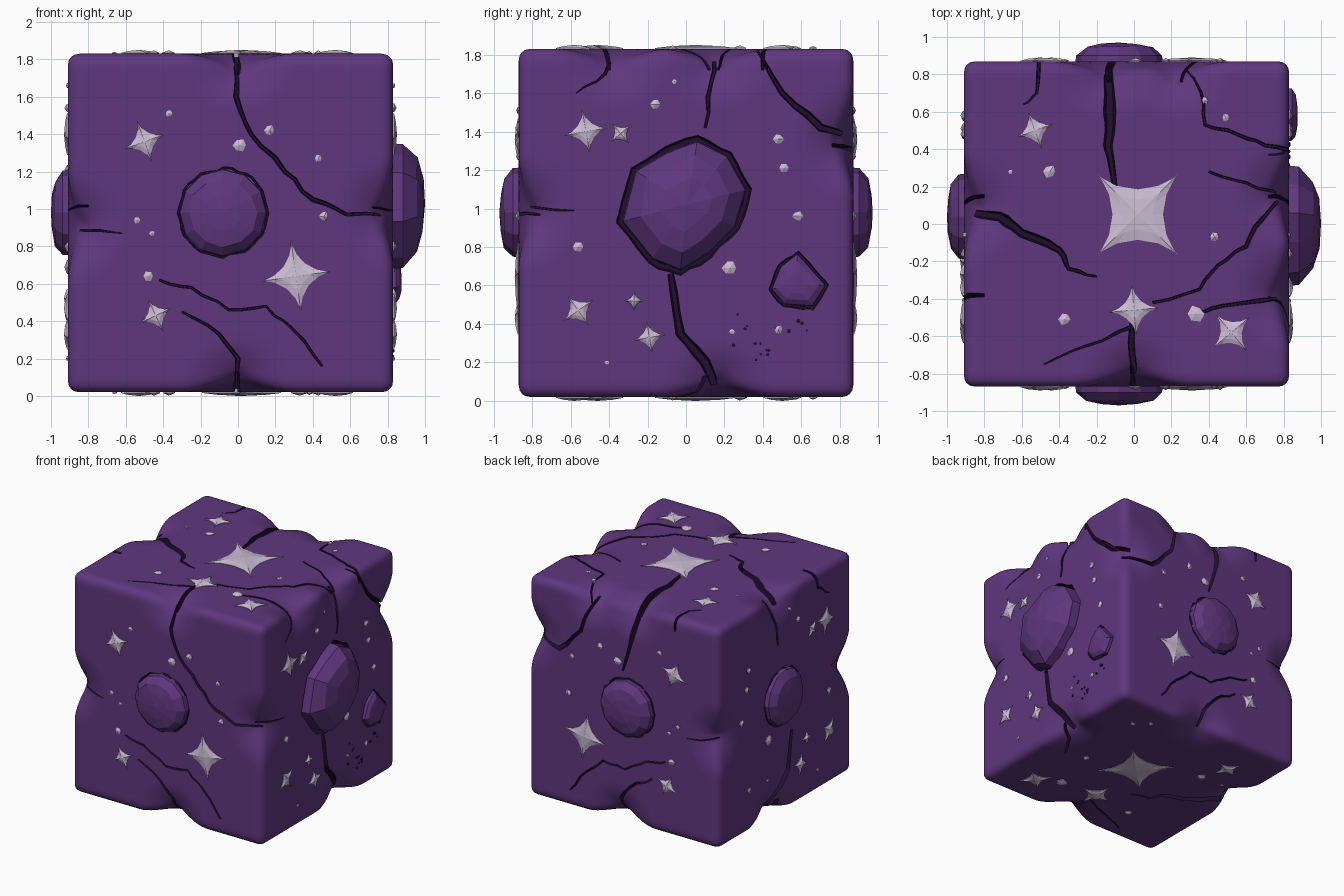
import bpy, bmesh, math, random
from mathutils import Vector

if "Cube" in bpy.data.objects:
    bpy.data.objects.remove(bpy.data.objects["Cube"])

random.seed(4)
MID, HALF = Vector((-.04, 0, .925)), Vector((.87, .87, .905))


def material(name, rgb):
    m = bpy.data.materials.new(name)
    m.diffuse_color = (*rgb, 1)
    m.use_nodes = True
    m.node_tree.nodes["Principled BSDF"].inputs["Base Color"].default_value = m.diffuse_color
    return m


PURPLE = material("purple stone", (.115, .038, .21))
DARK = material("dark crevice", (.016, .005, .028))
SILVER = material("pale silver", (.60, .51, .65))


def place(face, u, v, h=0):
    """Point on a cube face: u, v as on the grids, h outward."""
    axis, sign = {"right": (0, 1), "left": (0, -1), "back": (1, 1), "front": (1, -1),
                  "top": (2, 1), "bottom": (2, -1)}[face]
    p = [u, v]
    p.insert(axis, MID[axis] + sign * (HALF[axis] + h))
    return Vector(p)


def loft(bm, face, rings, tip=None):
    """Closed solid through rings of (u, v, h) points, optionally ending in a tip."""
    rows = [[bm.verts.new(place(face, *p)) for p in r] for r in rings]
    n = len(rows[0])
    new = [bm.faces.new(rows[0])]
    for a, b in zip(rows, rows[1:]):
        new += [bm.faces.new((a[i], a[(i + 1) % n], b[(i + 1) % n], b[i])) for i in range(n)]
    if tip:
        t = bm.verts.new(place(face, *tip))
        new += [bm.faces.new((rows[-1][i], rows[-1][(i + 1) % n], t)) for i in range(n)]
    else:
        new.append(bm.faces.new(rows[-1]))
    bmesh.ops.recalc_face_normals(bm, faces=new)
    return new


def finish(name, bm, *mats):
    me = bpy.data.meshes.new(name)
    bm.to_mesh(me)
    bm.free()
    ob = bpy.data.objects.new(name, me)
    bpy.context.collection.objects.link(ob)
    for m in mats:
        me.materials.append(m)
    return ob


def crack(bm, face, pts, w0, w1):
    """Wedge-shaped cutter along a slightly jittered path."""
    path = []
    for a, b in zip(pts, pts[1:]):
        a, b = Vector(a), Vector(b)
        path.append(a)
        path += [a.lerp(b, t) + Vector((random.uniform(-.009, .009), random.uniform(-.009, .009)))
                 for t in (.33, .67)]
    path.append(Vector(pts[-1]))
    sections = []
    for i, p in enumerate(path):
        t = (path[min(i + 1, len(path) - 1)] - path[max(i - 1, 0)]).normalized()
        s = Vector((-t.y, t.x)) * (w0 + (w1 - w0) * i / (len(path) - 1)) * random.uniform(.42, .58)
        sections.append([(*(p + s * 1.1), .05), (*(p - s * 1.1), .05),
                         (*(p - s * .5), -.11), (*(p + s * .5), -.11)])
    for f in loft(bm, face, sections):
        f.material_index = 1


def dome(bm, face, outline, height):
    """Faceted boulder over an outline."""
    c = sum((Vector(p) for p in outline), Vector((0, 0))) / len(outline)
    rings = []
    for s, h in ((.98, -.05), (.96, .3 * height), (.74, .78 * height), (.4, .96 * height)):
        j = .06 if s < .9 else 0
        rings.append([(*(c + (Vector(p) - c) * s * random.uniform(1 - j, 1 + j)),
                       h * random.uniform(1 - j, 1)) for p in outline])
    loft(bm, face, rings, (*c, height))


def star(bm, face, u, v, r, deg):
    """Four-pointed raised star."""
    def ring(k, h):
        out = []
        for i in range(24):
            a = math.tau * i / 24
            x, y = (math.copysign(abs(q) ** 3.4, q) + .03 * q for q in (math.cos(a), math.sin(a)))
            b = math.radians(deg)
            out.append((u + k * r * (x * math.cos(b) - y * math.sin(b)),
                        v + k * r * (x * math.sin(b) + y * math.cos(b)), h))
        return out
    loft(bm, face, [ring(1, -.02), ring(1, .004), ring(.6, .014)], (u, v, .02))


def nugget(bm, face, u, v, r):
    """Small chip of ore."""
    o = [(u + r * random.uniform(.75, 1.2) * math.cos(a), v + r * random.uniform(.75, 1.2) * math.sin(a))
         for a in (math.tau * i / 6 for i in range(6))]
    loft(bm, face, [[(*p, -.02) for p in o], [(*p, .005) for p in o]], (u, v, min(.018, r * .7)))


def circle(u, v, r, n=12):
    return [(u + r * math.cos(math.tau * i / n), v + r * math.sin(math.tau * i / n)) for i in range(n)]


# Crack paths: points, start width, end width
SIDE = [([(-.42, .62), (-.25, .58), (-.05, .46), (.15, .48), (.3, .35), (.45, .16)], .014, .014),
        ([(-.3, .45), (-.1, .33), (0, .2), (0, -.04)], .012, .035),
        ([(-.96, .9), (-.62, .87)], .025, .004)]
FRONT = SIDE + [([(-.01, 1.88), (-.01, 1.6), (.07, 1.4), (.25, 1.2), (.4, 1.05), (.58, .97), (.9, .97)], .03, .022)]
BACK = SIDE + [([(-.14, 1.88), (-.12, 1.6), (-.03, 1.27)], .07, .015),
               ([(.88, 1.34), (.55, 1.3), (.35, 1.5), (.22, 1.88)], .04, .025)]
LEFT = [([(.16, 1.88), (.13, 1.65), (.1, 1.42)], .035, .015),
        ([(-.37, 1.88), (-.42, 1.7), (-.57, 1.6)], .035, .004),
        ([(-.08, .66), (-.03, .35), (.1, .2), (.18, -.04)], .035, .07),
        ([(-.92, 1.02), (-.58, .99)], .025, .004)]
RIGHT = LEFT + [([(.33, 1.88), (.5, 1.6), (.7, 1.42), (.92, 1.36)], .012, .06)]
BOTTOM = [([(-.96, .09), (-.72, .04), (-.6, -.05), (-.4, -.14), (-.35, -.24), (-.2, -.28)], .08, .01),
          ([(0, -.92), (-.01, -.7), (-.01, -.5)], .05, .025),
          ([(-.01, -.55), (-.25, -.65), (-.48, -.75)], .02, .006),
          ([(.88, .16), (.7, .05), (.6, -.12)], .05, .006)]
TOP = BOTTOM[:3] + [
    ([(-.14, .92), (-.13, .6), (-.14, .42), (-.1, .18)], .09, .03),
    ([(-.51, .92), (-.52, .7), (-.59, .64)], .025, .006),
    ([(.22, .92), (.36, .7), (.38, .53), (.55, .48), (.7, .42), (.88, .4)], .012, .024),
    ([(.4, .28), (.6, .22), (.8, .15)], .012, .02),
    ([(.88, .17), (.8, .15), (.68, .02), (.6, -.12), (.45, -.22), (.35, -.35), (.1, -.42)], .03, .014),
    ([(.88, -.37), (.6, -.42), (.42, -.45), (.3, -.5)], .03, .014)]

# Boulders: face, outline, height, width of the gap around it
BOULDERS = {
    "front_boulder": ("front", circle(-.08, .98, .24), .1, .012),
    "back_boulder": ("back", circle(-.08, .98, .24), .1, .012),
    "left_boulder": ("left", circle(.04, .98, .235), .09, .012),
    "right_boulder": ("right", [(-.34, .93), (-.27, 1.2), (-.1, 1.3), (.06, 1.36), (.22, 1.28), (.32, 1.1),
                                (.26, .9), (.12, .76), (-.03, .67), (-.18, .73)], .17, .045),
    "right_small_boulder": ("right", [(.58, .77), (.73, .6), (.66, .49), (.51, .5), (.44, .58), (.49, .7)],
                            .045, .025)}

# Body: rounded box with soft notches where cracks cross the edges
bm = bmesh.new()
bmesh.ops.create_cube(bm, size=2)
bmesh.ops.subdivide_edges(bm, edges=bm.edges[:], cuts=54, use_grid_fill=True)
NOTCHES = [place("front", *p) for p in ((0, 1.83), (0, .02), (-.91, .91), (.83, .98))]
NOTCHES += [place("back", *p) for p in ((0, .02), (-.91, .91), (-.14, 1.83), (.83, 1.35), (.22, 1.83))]
NOTCHES += [place("right", *p) for p in ((.16, 1.83), (-.38, 1.83), (.17, .02))]
NOTCHES += [place("left", *p) for p in ((.09, 1.83), (.17, .02))]
R = .06
for v in bm.verts:
    p = Vector([c * h for c, h in zip(v.co, HALF)])
    q = Vector([max(R - h, min(h - R, c)) for c, h in zip(p, HALF)])
    p = MID + q + (p - q).normalized() * R
    move = Vector()
    for n in NOTCHES:
        k = max(0, 1 - (p - n).length / .3)
        inward = Vector([-math.copysign(1, c) if abs(c) > h - .02 else 0 for c, h in zip(n - MID, HALF)])
        move += inward * .085 * k ** 1.6
    v.co = p + move
bmesh.ops.triangulate(bm, faces=bm.faces[:])
bmesh.ops.recalc_face_normals(bm, faces=bm.faces[:])
body = finish("cracked_stone_block", bm, PURPLE, DARK)

# Cut the cracks and the gaps around the boulders
bm = bmesh.new()
for face, paths in (("front", FRONT), ("back", BACK), ("right", RIGHT), ("left", LEFT),
                    ("top", TOP), ("bottom", BOTTOM)):
    for pts, w0, w1 in paths:
        crack(bm, face, pts, w0, w1)
for face, outline, height, gap in BOULDERS.values():
    crack(bm, face, outline + outline[:2], gap, gap)
cutter = finish("crack_cutter", bm, PURPLE, DARK)
cutter.hide_render = True
mod = body.modifiers.new("cracks", "BOOLEAN")
mod.operation, mod.solver, mod.object, mod.use_self = "DIFFERENCE", "EXACT", cutter, True
bpy.context.view_layer.objects.active = body
body.select_set(True)
bpy.ops.object.modifier_apply(modifier=mod.name)
bpy.data.objects.remove(cutter)
bpy.ops.object.shade_smooth_by_angle(angle=math.radians(35))

# Boulders
for name, (face, outline, height, gap) in BOULDERS.items():
    bm = bmesh.new()
    dome(bm, face, outline, height)
    finish(name, bm, PURPLE)

# Stars (u, v, radius, turn) and ore chips (u, v, radius), mirrored to the opposite faces
FRONT_ORE = [(-.5, 1.36, .11, 20), (.31, .64, .18, 8), (-.44, .43, .09, 25),
             (-.37, 1.51, .018), (.01, 1.34, .034), (.17, 1.42, .026), (.43, 1.27, .02),
             (.46, .96, .025), (-.54, .94, .018), (-.48, .64, .027), (-.46, .87, .015)]
RIGHT_ORE = [(-.52, 1.4, .11, 10), (-.34, 1.39, .065, 40), (-.56, .47, .09, 35), (-.19, .33, .08, 10),
             (-.27, .52, .05, 0), (-.16, 1.54, .026), (-.06, 1.66, .014), (.48, 1.36, .026),
             (.51, 1.21, .025), (.58, .96, .025), (-.56, .8, .028), (.23, .69, .038),
             (.48, .37, .024), (-.41, .2, .013), (.24, .36, .014)]
TOP_ORE = [(.02, .05, .29, 45), (0, -.46, .13, 5), (-.53, .5, .1, 20), (.52, -.58, .12, 40),
           (-.45, .28, .035), (-.37, -.51, .03), (.33, -.48, .045), (.38, .66, .02),
           (.49, .57, .02), (-.66, .28, .012), (.43, -.07, .026)]
for faces, ore in ((("front", "back"), FRONT_ORE), (("right", "left"), RIGHT_ORE), (("top", "bottom"), TOP_ORE)):
    for face in faces:
        bm = bmesh.new()
        for o in ore:
            (star if len(o) == 4 else nugget)(bm, face, *o)
        finish(face + "_ore", bm, SILVER)

# Tiny dark pits on the right side
bm = bmesh.new()
for _ in range(16):
    nugget(bm, "right", random.uniform(.22, .66), random.uniform(.2, .48), random.uniform(.006, .012))
finish("right_pits", bm, DARK)
